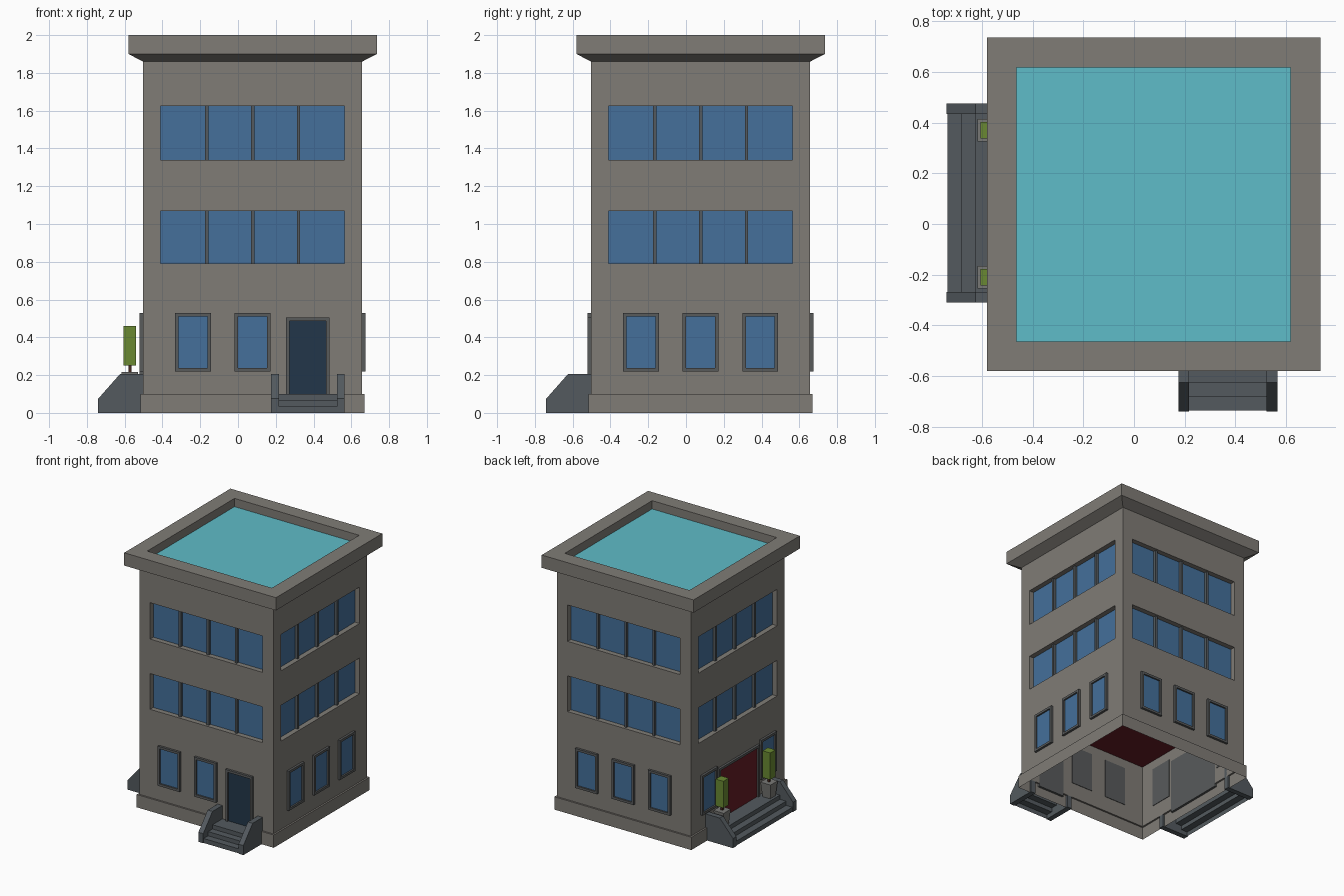
import bpy, bmesh, math
from mathutils import Matrix, Vector

if "Cube" in bpy.data.objects:
    bpy.data.objects.remove(bpy.data.objects["Cube"])

C = 0.0775          # centre of the tower in x and y
H = 0.58            # half width of the walls


def mat(name, r, g, b):
    m = bpy.data.materials.new(name)
    m.diffuse_color = (r, g, b, 1)
    m.use_nodes = True
    m.node_tree.nodes["Principled BSDF"].inputs["Base Color"].default_value = m.diffuse_color
    return m


WALL = mat("warm_grey_wall", .215, .202, .182)
FRAME = mat("frame_grey", .098, .103, .105)
STONE = mat("stair_stone", .087, .102, .114)
GLASS = mat("blue_glass", .058, .162, .328)
DARK = mat("dark_glass", .016, .037, .067)
RED = mat("dark_red", .13, .012, .018)
TEAL = mat("teal_roof", .114, .503, .578)
GREEN = mat("leaf_green", .144, .25, .032)
TRUNK = mat("trunk_brown", .06, .02, .013)
POT = mat("pot_grey", .19, .19, .18)


def finish(name, bm, mats, side=0):
    """Parts are modelled for the front wall, then turned to side 0-3 (front, right, back, left)."""
    bm.transform(Matrix.Translation((C, C, 0)) @ Matrix.Rotation(side * math.pi / 2, 4, 'Z'))
    me = bpy.data.meshes.new(name)
    bm.to_mesh(me)
    bm.free()
    for m in mats:
        me.materials.append(m)
    ob = bpy.data.objects.new(name, me)
    bpy.context.collection.objects.link(ob)
    return ob


def add_box(bm, x0, x1, y0, y1, z0, z1):
    r = bmesh.ops.create_cube(bm, size=1)
    for v in r["verts"]:
        v.co = Vector(((x0 + x1) / 2 + v.co.x * (x1 - x0),
                       (y0 + y1) / 2 + v.co.y * (y1 - y0),
                       (z0 + z1) / 2 + v.co.z * (z1 - z0)))


def box(name, m, side, *dims):
    bm = bmesh.new()
    add_box(bm, *dims)
    return finish(name, bm, [m], side)


def square_loft(name, profile, mats, cap=None):
    """Sweep (half width, height) points round a square; optional flat cap colour index."""
    bm = bmesh.new()
    rings = [[bm.verts.new((sx * h, sy * h, z)) for sx, sy in ((-1, -1), (1, -1), (1, 1), (-1, 1))]
             for h, z in profile]
    for a, b in zip(rings, rings[1:]):
        for i in range(4):
            j = (i + 1) % 4
            bm.faces.new((a[i], a[j], b[j], b[i]))
    if cap is not None:
        bm.faces.new(rings[-1]).material_index = cap
    return finish(name, bm, mats)


def extrude_profile(name, m, side, pts, x0, x1, closed):
    """Sweep (y, z) points along x."""
    bm = bmesh.new()
    a = [bm.verts.new((x0, y, z)) for y, z in pts]
    b = [bm.verts.new((x1, y, z)) for y, z in pts]
    n = len(pts)
    for i in range(n if closed else n - 1):
        j = (i + 1) % n
        bm.faces.new((a[i], b[i], b[j], a[j]))
    if closed:
        bm.faces.new(a)
        bm.faces.new(b[::-1])
        bmesh.ops.recalc_face_normals(bm, faces=bm.faces)
    else:
        bmesh.ops.reverse_faces(bm, faces=[f for f in bm.faces if f.normal.y > .5 or f.normal.z < -.5])
        bm.normal_update()
        bmesh.ops.reverse_faces(bm, faces=[f for f in bm.faces if f.normal.y > .5 or f.normal.z < -.5])
    return finish(name, bm, [m], side)


def panel(name, side, x0, x1, z0, z1, pane):
    """Raised frame with a sunken pane."""
    bm = bmesh.new()
    add_box(bm, x0, x1, -H - .018, -H + .004, z0, z1)
    bm.normal_update()
    front = [f for f in bm.faces if f.normal.y < -.9]
    bmesh.ops.inset_individual(bm, faces=front, thickness=.026, depth=0)
    bmesh.ops.inset_individual(bm, faces=front, thickness=0, depth=-.012)
    front[0].material_index = 1
    return finish(name, bm, [FRAME, pane], side)


# Walls with sunken window bands, one sheet per side
BAND = .4875
DEPTH = .04
xs = [-H, -BAND, BAND, H]
zs = [.1, .79, 1.07, 1.34, 1.625, 1.86]
for side in range(4):
    bm = bmesh.new()
    grid = [[bm.verts.new((x, -H, z)) for x in xs] for z in zs]
    bands = []
    for r in range(5):
        for c in range(3):
            f = bm.faces.new((grid[r][c], grid[r][c + 1], grid[r + 1][c + 1], grid[r + 1][c]))
            if c == 1 and r in (1, 3):
                bands.append(f)
    bm.normal_update()
    bmesh.ops.inset_individual(bm, faces=bands, thickness=0, depth=-DEPTH)
    for f in bands:
        f.material_index = 1
    finish("wall", bm, [WALL, GLASS], side)

    # Mullions between the panes
    bm = bmesh.new()
    for z0, z1 in ((.79, 1.07), (1.34, 1.625)):
        for x in (-.243, 0, .243):
            add_box(bm, x - .009, x + .009, -H + .018, -H + DEPTH + .002, z0, z1)
    finish("mullions", bm, [STONE], side)

# Plinth, cornice with sunken roof, and ceiling of the hollow ground floor
square_loft("plinth", [(H + .0135, 0), (H + .0135, .1), (H, .1)], [WALL])
square_loft("cornice_and_roof", [(H, 1.86), (.6575, 1.9), (.6575, 2), (.54, 2), (.54, 1.935)],
            [WALL, TEAL], cap=1)
square_loft("ground_floor_ceiling", [(H - .002, .601), (H - .002, .6)], [RED], cap=0)

# Ground floor windows
for side, centres in enumerate(((-.3155, 0), (-.3155, 0, .3155), (-.3155, 0, .3155), (-.365, .365))):
    for u in centres:
        panel("window", side, u - .095, u + .095, .22, .53, GLASS)

# Doors (lower frame edge is hidden below the landing)
panel("front_door", 0, .177, .408, .075, .505, DARK)
panel("side_door", 3, -.25, .25, .075, .505, RED)

# Stairs with sloped cheek walls
steps = [(-.812, 0), (-.812, .035), (-.757, .035), (-.757, .068), (-.703, .068), (-.703, .101), (-H, .101)]
cheek = [(-.8175, 0), (-.8175, .075), (-.703, .205), (-H, .205), (-H, 0)]
for side, x0, x1 in ((0, .0975, .4875), (3, -.3975, .3875)):
    extrude_profile("steps", STONE, side, steps, x0 + .04, x1 - .04, False)
    for a in (x0, x1 - .042):
        extrude_profile("stair_cheek", STONE, side, cheek, a, a + .042, True)

# Potted trees beside the side door
for u in (-.2925, .2875):
    v = -.65
    bm = bmesh.new()
    add_box(bm, u - .044, u + .044, v - .044, v + .044, .1, .216)
    for p in bm.verts:
        if p.co.z < .15:
            p.co.x = u + (p.co.x - u) * .75
            p.co.y = v + (p.co.y - v) * .75
    finish("tree_pot", bm, [POT], 3)
    box("tree_trunk", TRUNK, 3, u - .008, u + .008, v - .008, v + .008, .21, .26)
    box("tree_leaves", GREEN, 3, u - .033, u + .033, v - .033, v + .033, .25, .46)
